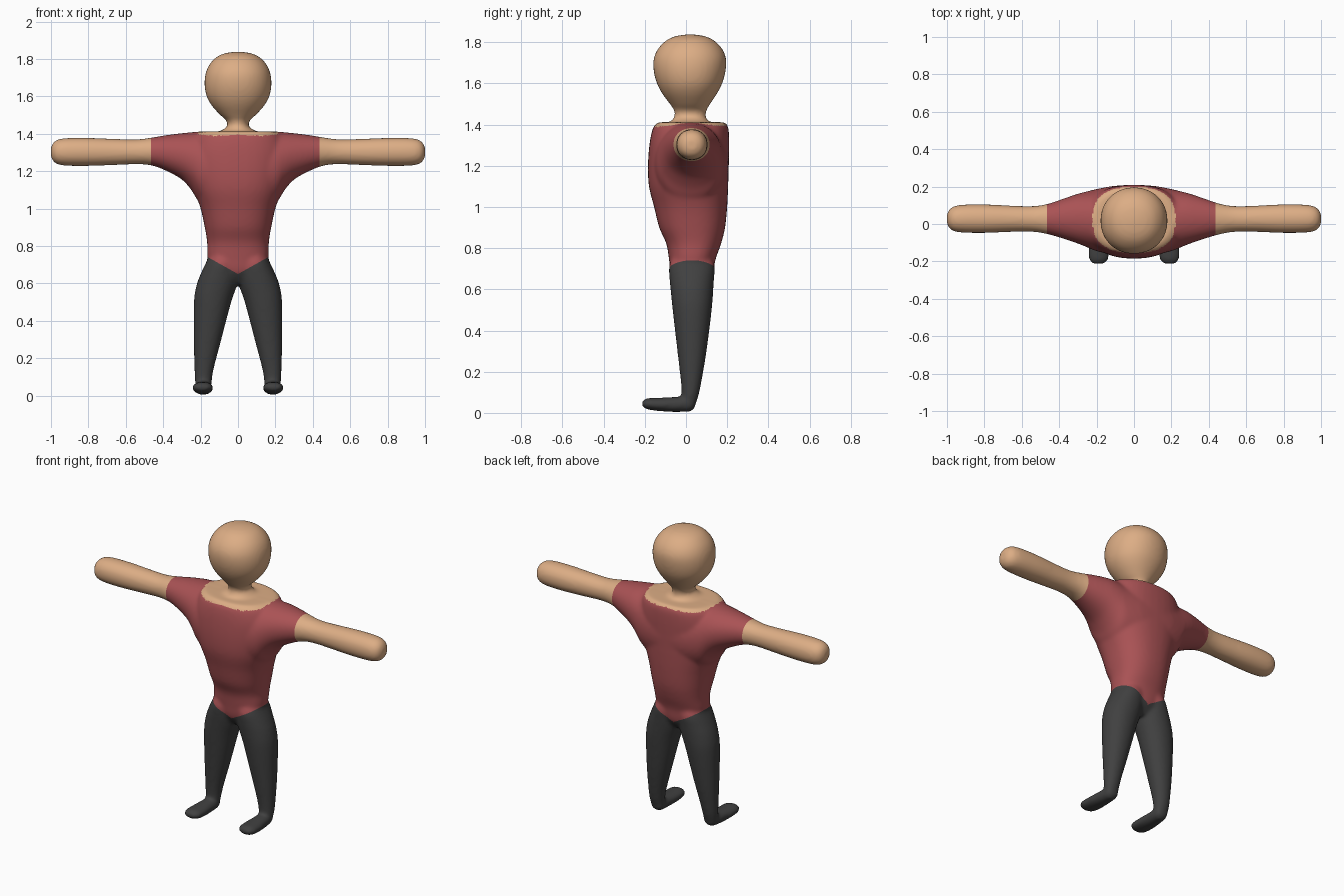
import bpy, bmesh, math
from mathutils import Vector

if "Cube" in bpy.data.objects:
    bpy.data.objects.remove(bpy.data.objects["Cube"])


def material(name, rgb):
    m = bpy.data.materials.new(name)
    m.diffuse_color = (*rgb, 1)
    m.use_nodes = True
    m.node_tree.nodes["Principled BSDF"].inputs["Base Color"].default_value = m.diffuse_color
    return m


def smooth_path(rows, steps=4):
    """Catmull-Rom interpolation through the section rows."""
    rows = [Vector(r) for r in rows]
    out = []
    for i in range(len(rows) - 1):
        p0, p1 = rows[max(i - 1, 0)], rows[i]
        p2, p3 = rows[i + 1], rows[min(i + 2, len(rows) - 1)]
        for k in range(steps):
            t = k / steps
            out.append(0.5 * (2 * p1 + (p2 - p0) * t + (2 * p0 - 5 * p1 + 4 * p2 - p3) * t * t
                              + (3 * p1 - p0 - 3 * p2 + p3) * t ** 3))
    return out + [rows[-1]]


def loft(bm, axis, rows, power=2.0, side=1, n=40):
    """Closed skin through superellipses; row = (position, low a, high a, low b, high b)."""
    rings = []
    for t, a0, a1, b0, b1 in smooth_path(rows):
        ring = []
        for i in range(n):
            ang = 2 * math.pi * i / n
            c, s = math.cos(ang), math.sin(ang)
            a = (a0 + a1) / 2 + (a1 - a0) / 2 * math.copysign(abs(c) ** (2 / power), c)
            b = (b0 + b1) / 2 + (b1 - b0) / 2 * math.copysign(abs(s) ** (2 / power), s)
            co = {'x': (t, a, b), 'y': (a, t, b), 'z': (a, b, t)}[axis]
            ring.append(bm.verts.new((co[0] * side, co[1], co[2])))
        rings.append(ring)
    for r, q in zip(rings, rings[1:]):
        for i in range(n):
            j = (i + 1) % n
            bm.faces.new((r[i], r[j], q[j], q[i]))
    bm.faces.new(rings[0])
    bm.faces.new(rings[-1])


bm = bmesh.new()

# Torso: height, half width, front, back
torso = [(.60, .06, -.03, .09), (.66, .13, -.07, .13), (.74, .163, -.082, .142),
         (.82, .165, -.095, .17), (.90, .178, -.13, .19), (1.0, .20, -.155, .20),
         (1.1, .235, -.18, .205), (1.2, .26, -.185, .208), (1.3, .27, -.178, .21),
         (1.37, .25, -.165, .208), (1.4, .23, -.15, .20), (1.412, .20, -.13, .185)]
loft(bm, 'z', [(z, -w, w, f, b) for z, w, f, b in torso], 2.3)

# Head and neck
head = [(1.36, .17, -.10, .15), (1.40, .14, -.09, .13), (1.417, .09, -.072, .108),
        (1.44, .058, -.056, .096), (1.47, .062, -.058, .10), (1.50, .095, -.078, .117),
        (1.55, .14, -.115, .15), (1.6, .168, -.141, .176), (1.66, .179, -.157, .192),
        (1.72, .174, -.157, .195), (1.77, .153, -.135, .175), (1.81, .115, -.095, .135),
        (1.83, .07, -.05, .09), (1.838, .02, 0, .04)]
loft(bm, 'z', [(z, -w, w, f, b) for z, w, f, b in head], 2.1)

# Shoulders flowing into the arms, trouser legs and feet
arm = [(0, -.17, .208, 1.0, 1.41), (.1, -.165, .205, 1.0, 1.412), (.2, -.145, .187, 1.03, 1.412),
       (.25, -.125, .175, 1.10, 1.408), (.3, -.105, .162, 1.155, 1.403),
       (.38, -.078, .135, 1.2, 1.393), (.46, -.055, .108, 1.23, 1.38),
       (.54, -.042, .096, 1.237, 1.37), (.65, -.042, .098, 1.233, 1.372),
       (.8, -.048, .105, 1.228, 1.378), (.93, -.045, .102, 1.23, 1.376),
       (.98, -.03, .085, 1.245, 1.36), (1.0, 0, .055, 1.275, 1.33)]
leg = [(.80, .02, .13, -.04, .10), (.72, 0, .167, -.08, .138), (.65, -.005, .20, -.08, .136),
       (.59, .005, .222, -.074, .132), (.5, .036, .236, -.065, .125), (.3, .089, .237, -.042, .1),
       (.15, .128, .233, -.025, .075), (.08, .14, .23, -.02, .06), (.03, .145, .222, -.015, .04),
       (.005, .165, .205, 0, .02)]
foot = [(.045, .155, .212, .025, .07), (.02, .142, .225, .008, .08), (-.05, .138, .235, .004, .078),
        (-.12, .132, .243, .008, .074), (-.18, .135, .243, .015, .072),
        (-.205, .15, .23, .025, .064), (-.215, .17, .21, .036, .052)]
for side in (1, -1):
    loft(bm, 'x', arm, 2.1, side)
    loft(bm, 'z', leg, 2.1, side)
    loft(bm, 'y', foot, 2.1, side)
bmesh.ops.recalc_face_normals(bm, faces=bm.faces)

# Fuse everything into one soft body
mesh = bpy.data.meshes.new("body")
bm.to_mesh(mesh)
bm.free()
body = bpy.data.objects.new("body", mesh)
bpy.context.collection.objects.link(body)
bpy.context.view_layer.objects.active = body
body.select_set(True)
fuse = body.modifiers.new("fuse", 'REMESH')
fuse.mode = 'VOXEL'
fuse.voxel_size = 0.01
soften = body.modifiers.new("soften", 'SMOOTH')
soften.factor = 0.5
soften.iterations = 10
for name in ("fuse", "soften"):
    bpy.ops.object.modifier_apply(modifier=name)

# Cut clean seams at the sleeves and along the V-shaped waist
SLEEVE_LEFT, SLEEVE_RIGHT, WAIST, SLOPE = -.465, .435, .65, .56
bm = bmesh.new()
bm.from_mesh(body.data)


def cut(point, normal, keep):
    faces = [f for f in bm.faces if keep(f.calc_center_median())]
    geom = faces + list({e for f in faces for e in f.edges}) + list({v for f in faces for v in f.verts})
    bmesh.ops.bisect_plane(bm, geom=geom, plane_co=point, plane_no=normal, dist=1e-5)


for x in (SLEEVE_LEFT, SLEEVE_RIGHT):
    cut((x, 0, 0), (1, 0, 0), lambda c: abs(c.x - x) < .05)
for s in (1, -1):
    cut((0, 0, WAIST), (-SLOPE * s, 0, 1), lambda c: c.x * s > 0 and .6 < c.z < .8)

# Colours: skin, shirt, trousers
for m in (material("skin", (.72, .42, .235)), material("red shirt", (.40, .085, .09)),
          material("dark trousers", (.052, .052, .052))):
    body.data.materials.append(m)
for f in bm.faces:
    c = f.calc_center_median()
    neckline = c.z > 1.383 and abs(c.x / .222) ** 2.6 + abs((c.y - .022) / .175) ** 2.6 < 1
    if c.z < WAIST + SLOPE * abs(c.x) and c.z < 1:
        f.material_index = 2
    elif c.z > 1.43 or neckline or not SLEEVE_LEFT < c.x < SLEEVE_RIGHT:
        f.material_index = 0
    else:
        f.material_index = 1
    f.smooth = True
bm.to_mesh(body.data)
bm.free()
